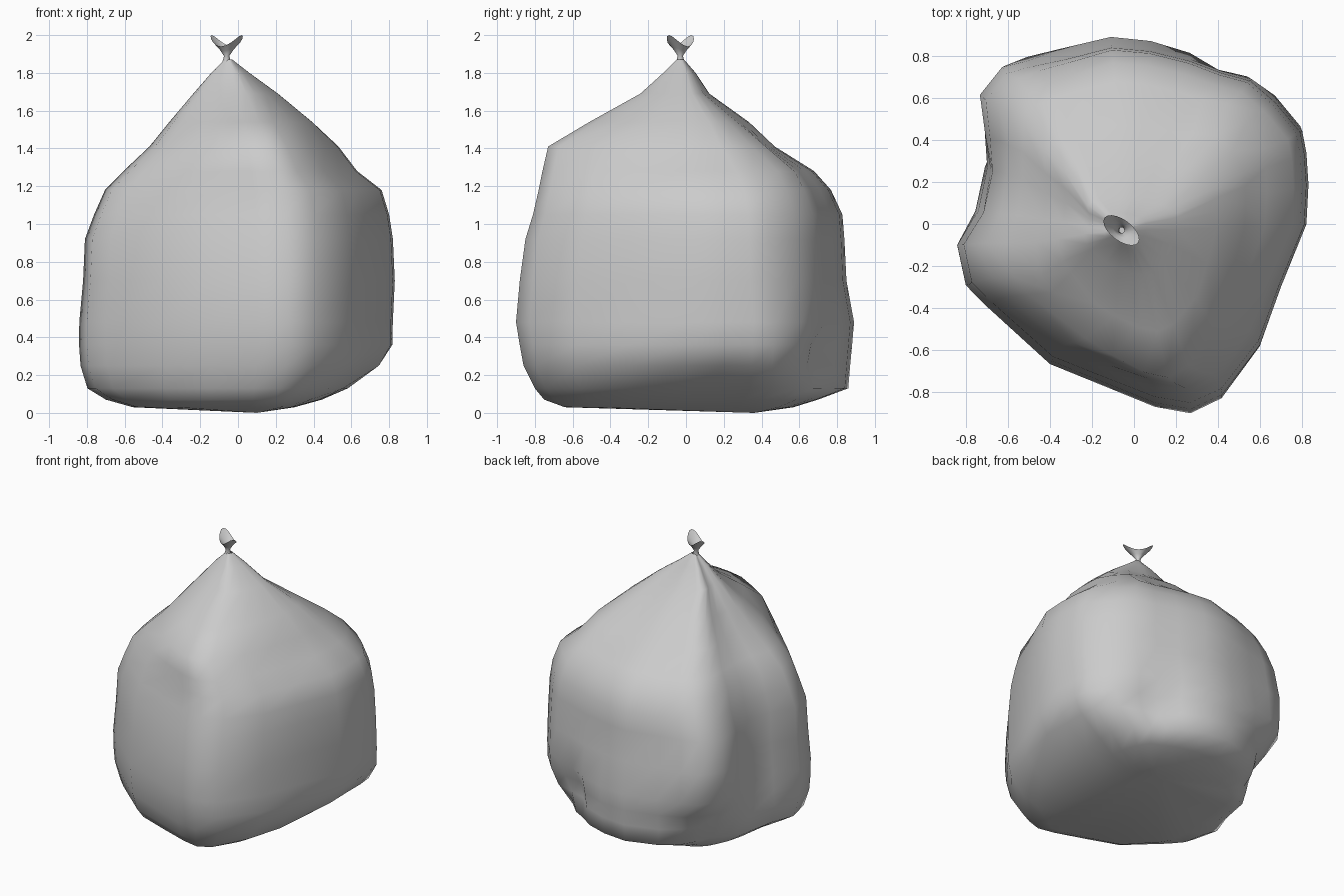
import bpy
import bmesh
import math
from mathutils import Vector

default_cube = bpy.data.objects.get("Cube")
if default_cube:
    bpy.data.objects.remove(default_cube, do_unlink=True)

# One plain plastic material
plastic = bpy.data.materials.new("grey_plastic")
plastic.use_nodes = True
grey = (0.6, 0.6, 0.6, 1.0)
plastic.diffuse_color = grey
plastic.node_tree.nodes["Principled BSDF"].inputs["Base Color"].default_value = grey


def loft(name, rings, bottom=None):
    """Skin a list of closed rings; optionally close the first one to a point."""
    bm = bmesh.new()
    loops = [[bm.verts.new(point) for point in ring] for ring in rings]
    count = len(loops[0])
    for low, high in zip(loops, loops[1:]):
        for i in range(count):
            j = (i + 1) % count
            bm.faces.new((low[i], low[j], high[j], high[i]))
    if bottom:
        centre = bm.verts.new(bottom)
        for i in range(count):
            bm.faces.new((loops[0][(i + 1) % count], loops[0][i], centre))
    for face in bm.faces:
        face.smooth = True
    mesh = bpy.data.meshes.new(name)
    bm.to_mesh(mesh)
    bm.free()
    mesh.materials.append(plastic)
    obj = bpy.data.objects.new(name, mesh)
    bpy.context.collection.objects.link(obj)
    return obj


# Plan outline of the filled bag, counter-clockwise
outline = [
    (.83, .2), (.82, .36), (.8, .47), (.68, .62), (.56, .73), (.42, .77),
    (.27, .83), (.08, .88), (-.11, .9), (-.35, .85), (-.52, .83), (-.65, .8),
    (-.76, .66), (-.73, .45), (-.7, .27), (-.74, .06), (-.84, -.1),
    (-.8, -.29), (-.7, -.39), (-.4, -.66), (-.15, -.76), (.1, -.86),
    (.27, -.89), (.42, -.82), (.6, -.58), (.7, -.3), (.82, 0),
]

# Height, then left, right, front and back reach of each level
levels = [
    (.03, -.55, .3, -.64, .57), (.07, -.69, .45, -.75, .7),
    (.13, -.79, .6, -.8, .86), (.25, -.83, .76, -.86, .87),
    (.36, -.84, .82, -.88, .88),
    (.48, -.84, .82, -.9, .89), (.7, -.82, .83, -.88, .85),
    (.92, -.81, .82, -.85, .84), (1.05, -.76, .8, -.81, .83),
    (1.18, -.7, .76, -.78, .77), (1.28, -.6, .63, -.76, .68),
    (1.41, -.46, .53, -.73, .47), (1.54, -.35, .39, -.51, .33),
    (1.69, -.23, .21, -.24, .12), (1.8, -.14, .06, -.12, .05),
    (1.87, -.07, -.03, -.05, -.01),
]

# Dents (negative) and folds (positive): place, radius, depth
creases = [
    (Vector((.47, .76, .3)), .17, -.11),
    (Vector((.62, .2, .14)), .18, -.05),
    (Vector((.5, -.4, .12)), .22, .05),
    (Vector((-.72, .7, .16)), .27, -.25),
    (Vector((-.62, .62, 1.12)), .3, -.07),
    (Vector((-.68, .2, .1)), .22, .06),
    (Vector((-.5, .22, 1.2)), .25, .04),
    (Vector((-.28, .1, 1.5)), .2, .03),
    (Vector((.32, -.25, 1.5)), .2, .03),
    (Vector((.4, .42, 1.38)), .18, .07),
]

axis_x, axis_y = -.05, -.03
min_x, max_x = min(p[0] for p in outline), max(p[0] for p in outline)
min_y, max_y = min(p[1] for p in outline), max(p[1] for p in outline)


def stretch(value, axis, low, high, new_low, new_high, power):
    """Pull each side of the tie axis in to its own reach, most at the rim."""
    old, new = (high, new_high) if value > axis else (low, new_low)
    part = (value - axis) / (old - axis)
    return axis + part * (old - axis) - part ** power * (old - new)


def body_ring(level):
    z, left, right, front, back = level
    power = 1.6 if z < .5 else 1
    ring = []
    for x, y in outline:
        point = Vector((
            stretch(x, axis_x, min_x, max_x, left, right, power),
            stretch(y, axis_y, min_y, max_y, front, back, power), z))
        outward = Vector((point.x - axis_x, point.y - axis_y, 0)).normalized()
        shift = sum(depth * math.exp(-((point - place).length / radius) ** 2)
                    for place, radius, depth in creases)
        ring.append(point + outward * shift)
    return ring


# Filled sack, gathered up to the tie
loft("bag_body", [body_ring(level) for level in levels], bottom=(.1, .36, 0))


# Tied neck flaring into a folded, open mouth
def mouth_ring(z, long_radius, short_radius, lift, sides=20):
    along = Vector((-.8, .6, 0))
    across = Vector((-.6, -.8, 0))
    ring = []
    for i in range(sides):
        angle = math.tau * i / sides
        height = z + lift * math.cos(2 * angle)
        ring.append(Vector((axis_x - .01, axis_y, height))
                    + along * long_radius * math.cos(angle)
                    + across * short_radius * math.sin(angle))
    return ring


loft("bag_neck", [
    mouth_ring(1.86, .022, .022, 0),
    mouth_ring(1.89, .014, .014, 0),
    mouth_ring(1.925, .045, .03, .008),
    mouth_ring(1.97, .1, .05, .03),
])
